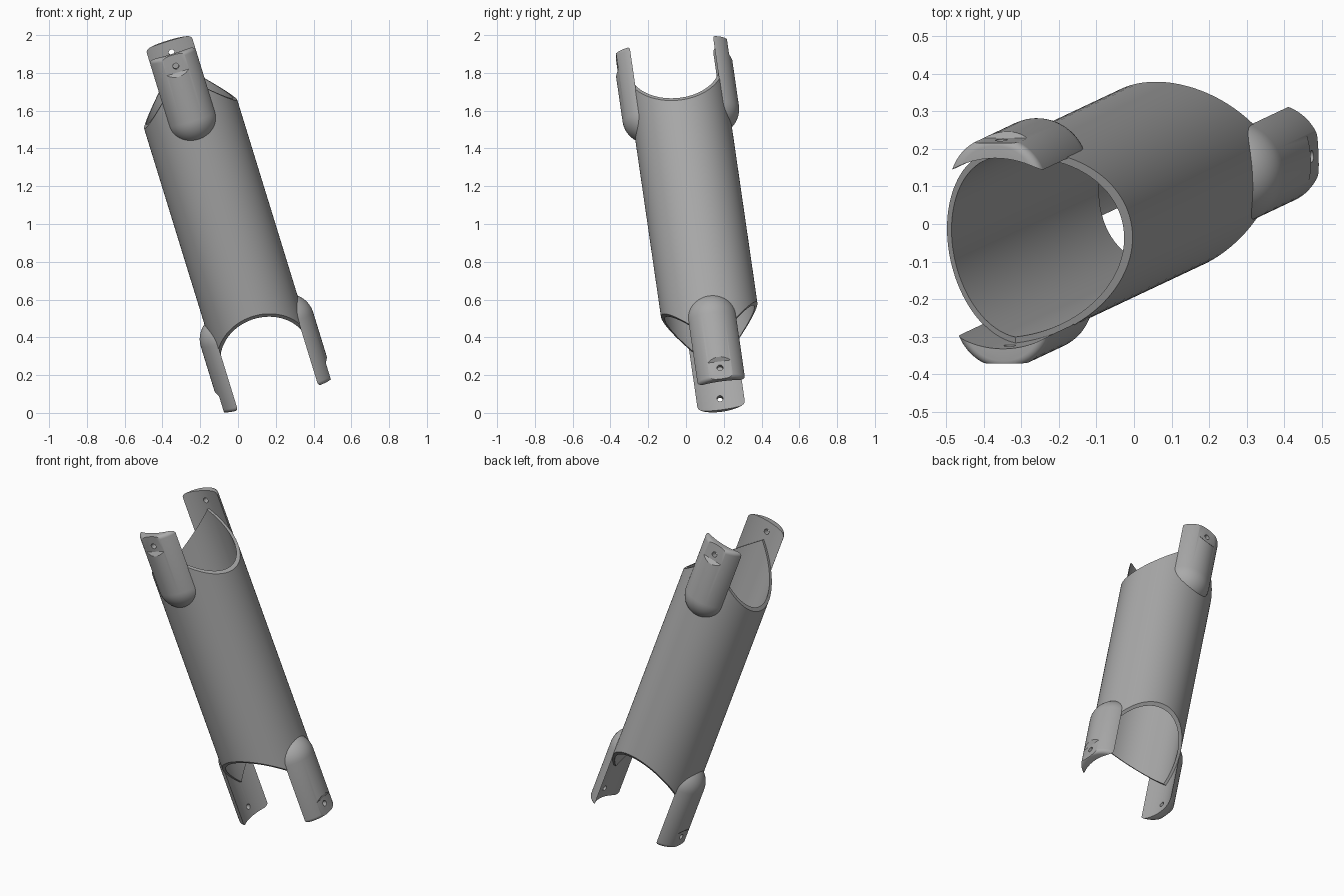
import bpy, bmesh, math
from mathutils import Matrix, Vector

R, WALL = 0.258, 0.018        # tube outer radius and wall
END = 0.973                   # tab ends, along the axis from the middle
TAB_R, TAB_OFF = 0.135, 0.176  # tab capsule radius and distance from the axis

if "Cube" in bpy.data.objects:
    bpy.data.objects.remove(bpy.data.objects["Cube"])

grey = bpy.data.materials.new("mid grey")
grey.use_nodes = True
COLOUR = (0.4, 0.4, 0.4, 1)
grey.diffuse_color = COLOUR
grey.node_tree.nodes["Principled BSDF"].inputs["Base Color"].default_value = COLOUR

# Leaning frame: local z runs along the tube
axis = Vector((-0.308, -0.145, 1)).normalized()
side_y = (Vector((0, 1, 0)) - axis * axis.y).normalized()
side_x = side_y.cross(axis)
lean = Matrix((side_x, side_y, axis)).transposed().to_4x4()
lean.translation = (-0.0755, 0.055, 1.013)


def make(name, bm):
    bmesh.ops.recalc_face_normals(bm, faces=bm.faces)
    mesh = bpy.data.meshes.new(name)
    bm.to_mesh(mesh)
    bm.free()
    mesh.materials.append(grey)
    obj = bpy.data.objects.new(name, mesh)
    bpy.context.collection.objects.link(obj)
    return obj


def activate(obj):
    bpy.ops.object.select_all(action='DESELECT')
    obj.select_set(True)
    bpy.context.view_layer.objects.active = obj


def smooth(obj):
    activate(obj)
    bpy.ops.object.shade_smooth_by_angle(angle=math.radians(30))


def cylinder(name, radius, depth, matrix, segments):
    bm = bmesh.new()
    bmesh.ops.create_cone(bm, cap_ends=True, segments=segments, radius1=radius,
                          radius2=radius, depth=depth, matrix=matrix)
    return make(name, bm)


def loop(bm, radius, height, n=96):
    ring = []
    for i in range(n):
        a = math.tau * i / n
        x, y = radius * math.cos(a), radius * math.sin(a)
        ring.append(bm.verts.new((x, y, height(x, y))))
    return ring


def bridge(bm, a, b):
    for i in range(len(a)):
        j = (i + 1) % len(a)
        bm.faces.new((a[i], a[j], b[j], b[i]))


# Hollow tube with a mitred mouth at each end, a quarter turn apart
bm = bmesh.new()
top = lambda x, y: 0.60 + R - abs(x)
bottom = lambda x, y: -0.494 - R + abs(y)
rings = [loop(bm, R, bottom), loop(bm, R, top),
         loop(bm, R - WALL, top), loop(bm, R - WALL, bottom)]
for i in range(4):
    bridge(bm, rings[i], rings[(i + 1) % 4])
tube = make("tube", bm)
tube.matrix_world = lean
smooth(tube)

# Tab blank: round-ended rod with a softened outer end
bm = bmesh.new()
dome_z = 0.603
profile = [(TAB_R * math.sin(a), dome_z - TAB_R * math.cos(a))
           for a in (math.pi / 2 * k / 14 for k in range(1, 15))]
SOFT = 0.022
profile += [(TAB_R - SOFT * (1 - math.cos(a)), END - SOFT * (1 - math.sin(a)))
            for a in (math.pi / 2 * k / 6 for k in range(7))]
rod = []
for r, z in profile:
    ring = loop(bm, r, lambda x, y, z=z: z, 64)
    for v in ring:
        v.co.y += TAB_OFF
    rod.append(ring)
for a, b in zip(rod, rod[1:]):
    bridge(bm, a, b)
bm.faces.new(rod[0])
bm.faces.new(rod[-1])
tab = make("top_back_tab", bm)

# Cutters: tube clearance, pin hole, and flat pocket around the hole
cutters = [
    cylinder("clearance_cutter", R - 0.002, 3, Matrix.Identity(4), 96),
    cylinder("hole_cutter", 0.016, 0.4, Matrix.Translation((0, 0.3, 0.91))
             @ Matrix.Rotation(math.pi / 2, 4, 'X'), 24)]
bm = bmesh.new()
wedge = [(0.4, 0.82), (0.32, 0.84), (0.296, 0.875), (0.296, 1.1), (0.4, 1.1)]
ends = [[bm.verts.new((x, y, z)) for y, z in wedge] for x in (-0.2, 0.2)]
bridge(bm, *ends)
for end in ends:
    bm.faces.new(end)
cutters.append(make("pocket_cutter", bm))

activate(tab)
for cutter in cutters:
    cutter.hide_render = True
    mod = tab.modifiers.new("cut", 'BOOLEAN')
    mod.operation, mod.solver, mod.object = 'DIFFERENCE', 'EXACT', cutter
    bpy.ops.object.modifier_apply(modifier=mod.name)
for cutter in cutters:
    bpy.data.objects.remove(cutter)
smooth(tab)

# Four tabs: one pair above, one pair below turned a quarter
flip = Matrix.Rotation(math.pi, 4, 'X')
for name, quarter, end in (("top_front_tab", 2, Matrix.Identity(4)),
                           ("bottom_left_tab", 1, flip),
                           ("bottom_right_tab", 3, flip)):
    copy = tab.copy()
    copy.name = name
    bpy.context.collection.objects.link(copy)
    copy.matrix_world = lean @ Matrix.Rotation(math.pi / 2 * quarter, 4, 'Z') @ end
tab.matrix_world = lean
